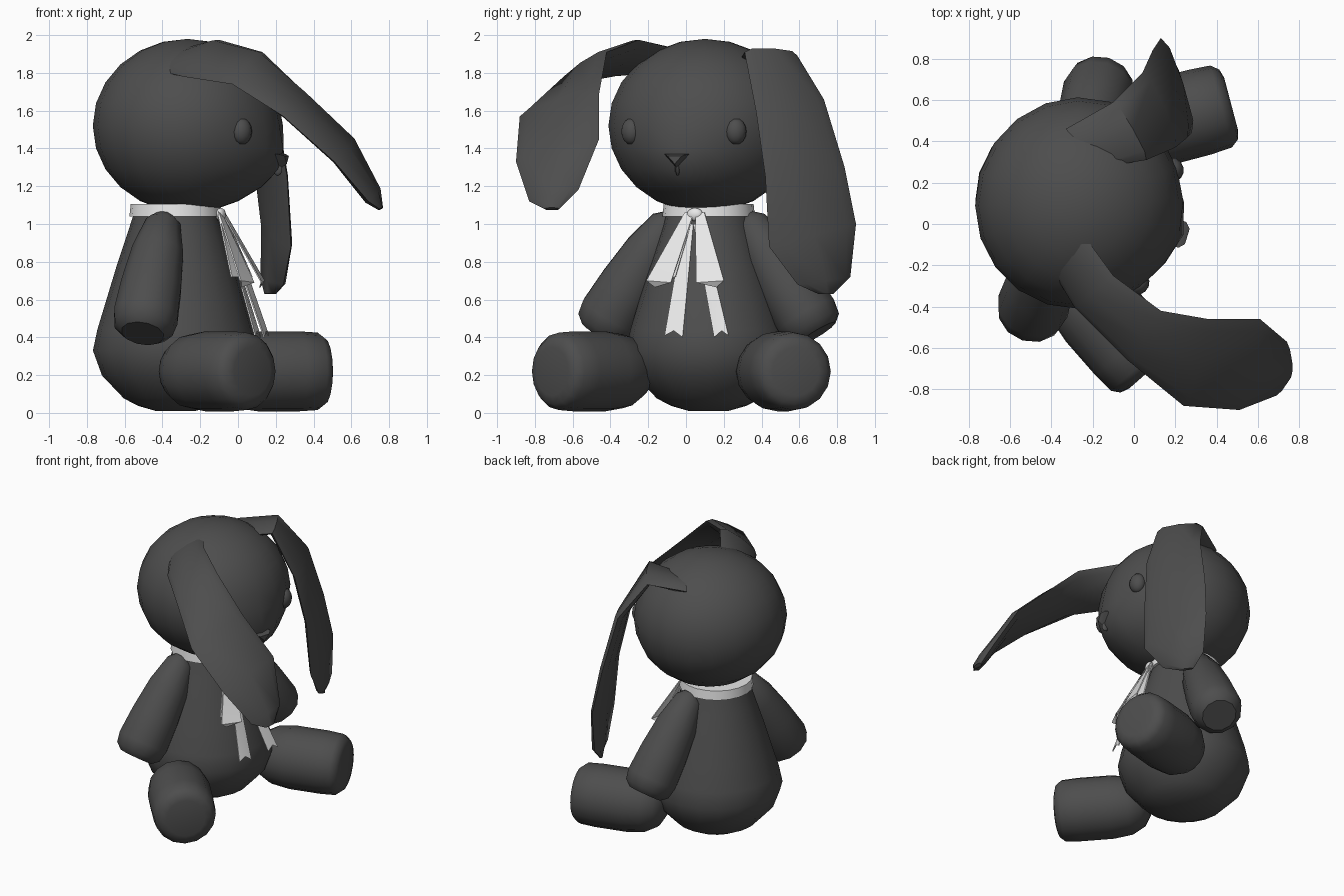
import bpy, bmesh, math
from mathutils import Vector, Matrix

if "Cube" in bpy.data.objects:
    bpy.data.objects.remove(bpy.data.objects["Cube"])

# The toy sits turned by about 17 degrees: u = forward, v = sideways
PLACE = Matrix.Translation((-0.33, 0.12, 0)) @ Matrix.Rotation(math.radians(-17), 4, 'Z')


def material(name, col):
    m = bpy.data.materials.new(name)
    m.diffuse_color = (*col, 1)
    m.use_nodes = True
    m.node_tree.nodes["Principled BSDF"].inputs["Base Color"].default_value = m.diffuse_color
    return m


PLUSH = material("dark grey plush", (0.075, 0.075, 0.075))
RIBBON = material("white ribbon", (0.8, 0.8, 0.8))


def finish(name, bm, mat, local=True, angle=40):
    if local:
        bm.transform(PLACE)
    bmesh.ops.recalc_face_normals(bm, faces=bm.faces)
    me = bpy.data.meshes.new(name)
    bm.to_mesh(me)
    bm.free()
    me.materials.append(mat)
    me.shade_smooth()
    me.set_sharp_from_angle(angle=math.radians(angle))
    ob = bpy.data.objects.new(name, me)
    bpy.context.collection.objects.link(ob)
    return ob


def skin(bm, rings):
    """Bridge closed rings of points and cap both ends."""
    vs = [[bm.verts.new(p) for p in r] for r in rings]
    n = len(vs[0])
    for a, b in zip(vs, vs[1:]):
        for i in range(n):
            j = (i + 1) % n
            bm.faces.new((a[i], a[j], b[j], b[i]))
    bm.faces.new(vs[0])
    bm.faces.new(vs[-1])


def turned(name, p0, p1, profile, mat, n=16):
    """Round form along p0-p1; profile = (fraction, radius)."""
    p0, p1 = Vector(p0), Vector(p1)
    q = (p1 - p0).to_track_quat('Z', 'Y')
    bm = bmesh.new()
    skin(bm, [[p0.lerp(p1, t) + q @ Vector((r * math.cos(a), r * math.sin(a), 0))
               for a in (2 * math.pi * i / n for i in range(n))] for t, r in profile])
    return finish(name, bm, mat)


def ear(name, inner, outer, thick=0.035):
    """Flat lens-section ear lofted between two edge rails."""
    bm = bmesh.new()
    rings = []
    k = len(inner)
    for i in range(k):
        a, b = Vector(inner[i]), Vector(outer[i])
        lo, hi = max(i - 1, 0), min(i + 1, k - 1)
        along = Vector(inner[hi]) + Vector(outer[hi]) - Vector(inner[lo]) - Vector(outer[lo])
        nrm = along.cross(b - a).normalized()
        th = thick * (0.4 if i == k - 1 else 1)
        sec = [(0, 0), (0.12, 0.75), (0.5, 1), (0.88, 0.75), (1, 0), (0.88, -0.75), (0.5, -1), (0.12, -0.75)]
        rings.append([a.lerp(b, t) + nrm * th * h for t, h in sec])
    skin(bm, rings)
    return finish(name, bm, PLUSH, local=False, angle=50)


def plate(name, pts, thick=0.008):
    """Thin piece of ribbon from an outline of (u, v, z)."""
    bm = bmesh.new()
    f = bm.faces.new([bm.verts.new(p) for p in pts])
    r = bmesh.ops.extrude_face_region(bm, geom=[f])
    bmesh.ops.translate(bm, vec=(thick, 0, 0),
                        verts=[e for e in r["geom"] if isinstance(e, bmesh.types.BMVert)])
    bmesh.ops.triangulate(bm, faces=bm.faces)
    return finish(name, bm, RIBBON)


def ball(name, centre, size, seg=12, rings=8, yaw=0):
    bm = bmesh.new()
    bmesh.ops.create_uvsphere(bm, u_segments=seg, v_segments=rings, radius=1)
    bm.transform(Matrix.Translation(centre) @ Matrix.Rotation(yaw, 4, 'Z') @ Matrix.Diagonal((*size, 1)))
    return finish(name, bm, PLUSH)


# Pear-shaped body
turned("body", (0, 0, 0), (0, 0, 1.1),
       [(0.008, 0.1), (0.034, 0.2), (0.07, 0.275), (0.18, 0.39), (0.3, 0.438), (0.4, 0.415),
        (0.55, 0.365), (0.7, 0.315), (0.85, 0.26), (0.95, 0.225), (1, 0.21)], PLUSH, 20)

# Head: ball with the snout pushed forward
bm = bmesh.new()
bmesh.ops.create_uvsphere(bm, u_segments=20, v_segments=12, radius=1)
for v in bm.verts:
    x, y, z = v.co
    snout = 0.075 * math.exp(-(y / 0.4) ** 2 - ((z + 0.5) / 0.35) ** 2) if x > 0 else 0
    v.co = (0.065 + 0.5 * x + snout, 0.513 * y, 1.52 + 0.46 * z)
finish("head", bm, PLUSH)

# Eyes, arms and legs in mirrored pairs
for s, side in ((1, "left"), (-1, "right")):
    ball(side + "_eye", (0.455, s * 0.29, 1.49), (0.05, 0.058, 0.07), yaw=s * 0.55)
    turned(side + "_arm", (0, s * 0.205, 1.04), (0, s * 0.6, 0.42),
           [(0, 0.05), (0.06, 0.095), (0.3, 0.14), (0.6, 0.165), (0.85, 0.175),
            (0.95, 0.16), (1, 0.115)], PLUSH, 12)
    turned(side + "_leg", (0.1, s * 0.346, 0.22), (0.63, s * 0.675, 0.22),
           [(0, 0.08), (0.07, 0.15), (0.2, 0.195), (0.4, 0.212), (0.75, 0.212), (0.92, 0.205),
            (0.98, 0.175), (1, 0.13)], PLUSH, 16)

# Triangular nose with the mouth seam below it
bm = bmesh.new()
tri = [(-0.065, 1.37), (0.065, 1.37), (0, 1.3)]
skin(bm, [[(u, y * k, 1.345 + (z - 1.345) * k) for y, z in tri] for u, k in ((0.5, 1), (0.59, 1), (0.615, 0.6))])
finish("nose", bm, PLUSH)
ball("mouth_seam", (0.565, 0, 1.29), (0.025, 0.012, 0.035), 8, 6)

# Drooping ears
ear("left_ear",
    [(-0.12, 0.28, 1.86), (0.06, 0.31, 1.91), (0.2, 0.37, 1.6), (0.26, 0.42, 1.25),
     (0.28, 0.44, 0.88), (0.24, 0.59, 0.68), (0.2, 0.7, 0.63)],
    [(-0.33, 0.46, 1.85), (-0.1, 0.59, 1.89), (0.04, 0.73, 1.66), (0.09, 0.84, 1.3),
     (0.13, 0.9, 1.0), (0.13, 0.87, 0.72), (0.14, 0.78, 0.63)])
ear("right_ear",
    [(-0.26, -0.03, 1.92), (-0.1, -0.25, 1.975), (0.13, -0.42, 1.91), (0.36, -0.46, 1.69),
     (0.61, -0.46, 1.45), (0.74, -0.57, 1.18), (0.76, -0.67, 1.08)],
    [(-0.41, -0.2, 1.81), (-0.29, -0.4, 1.78), (-0.03, -0.66, 1.74), (0.24, -0.88, 1.57),
     (0.51, -0.9, 1.33), (0.69, -0.83, 1.12), (0.75, -0.75, 1.08)])

# Ribbon round the neck, with bow loops and notched tails
turned("neck_ribbon", (0, 0, 1.04), (0, 0, 1.105), [(0, 0.245), (1, 0.238)], RIBBON, 20)
ball("bow_knot", (0.25, 0, 1.05), (0.025, 0.045, 0.035)).data.materials[0] = RIBBON
for s, side, w0, w1, ut in ((-1, "right", 0.0, 0.1, 0.465), (1, "left", 0.165, 0.245, 0.435)):
    plate(side + "_bow_loop", [(0.25, s * 0.005, 1.06), (0.25, s * 0.055, 1.06), (0.42, s * 0.215, 0.7),
                               (0.41, s * 0.17, 0.665), (0.45, s * 0.07, 0.69)])
    plate(side + "_bow_loop_back", [(0.25, s * 0.005, 1.05), (0.25, s * 0.055, 1.05),
                                    (0.36, s * 0.18, 0.72), (0.4, s * 0.06, 0.72)])
    wm = (w0 + w1) / 2
    plate(side + "_ribbon_tail", [(0.27, s * 0.0, 1.0), (0.28, s * 0.05, 1.0), (ut, s * w1, 0.41),
                                  (ut - 0.005, s * wm, 0.435), (ut, s * w0, 0.4)])
